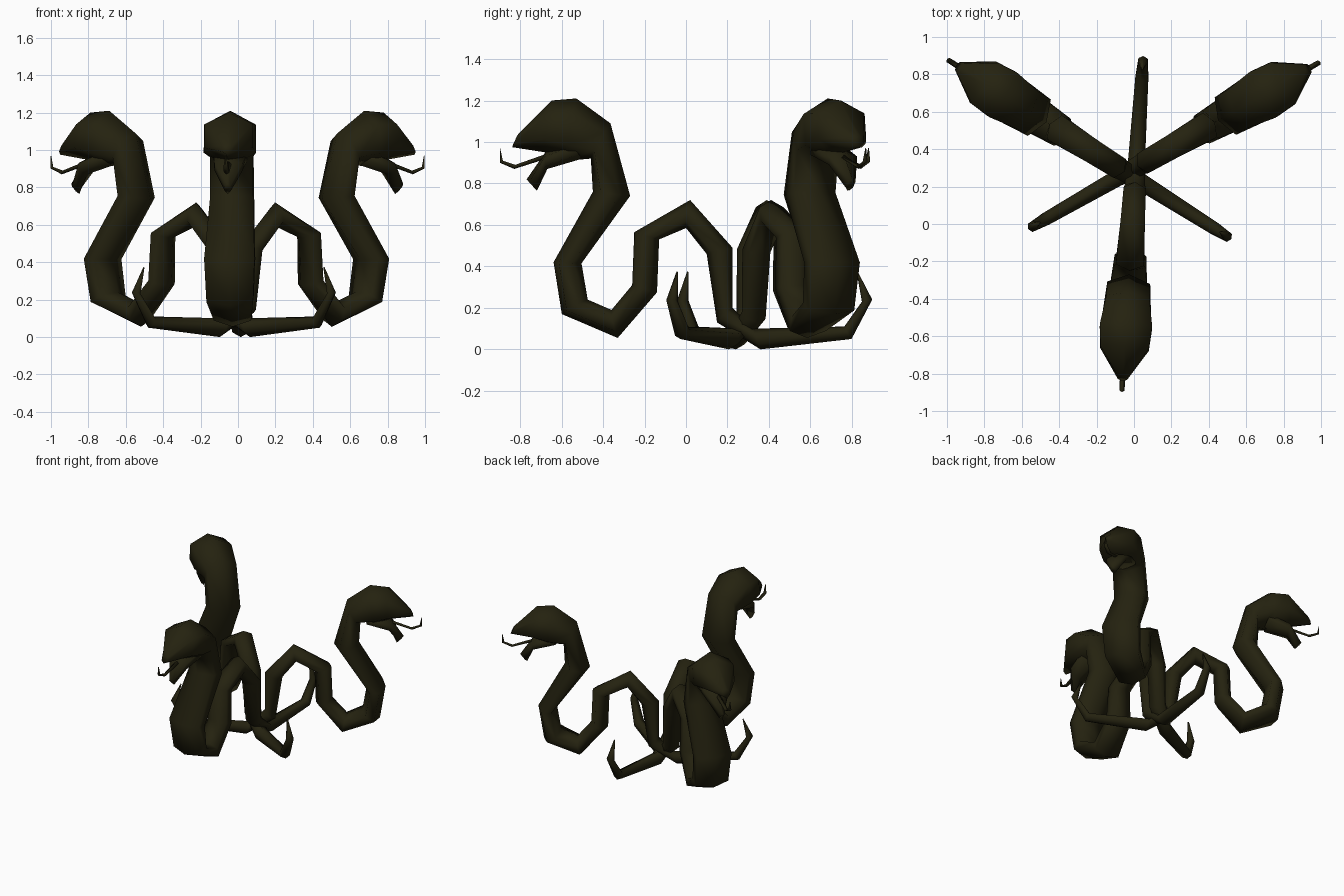
import bpy, bmesh
from math import sin, cos, radians
from mathutils import Vector

if "Cube" in bpy.data.objects:
    bpy.data.objects.remove(bpy.data.objects["Cube"], do_unlink=True)

skin = bpy.data.materials.new("dark_olive_scales")
skin.use_nodes = True
skin.diffuse_color = (0.018, 0.016, 0.005, 1)
skin.node_tree.nodes["Principled BSDF"].inputs["Base Color"].default_value = skin.diffuse_color
skin.node_tree.nodes["Principled BSDF"].inputs["Roughness"].default_value = 0.9


def loft(name, rings, sides=6):
    """Skin a chain of rings, each: belly y, z, back y, z, half width."""
    bm = bmesh.new()
    loops = []
    for ay, az, by, bz, w in rings:
        belly, back = Vector((0, ay, az)), Vector((0, by, bz))
        mid, half = (belly + back) / 2, (back - belly) / 2
        side = Vector((w / sin(radians(60)), 0, 0))
        angles = [radians(360 * k / sides) for k in range(sides)]
        loops.append([bm.verts.new(mid + half * cos(a) + side * sin(a)) for a in angles])
    for lo, hi in zip(loops, loops[1:]):
        for k in range(sides):
            n = (k + 1) % sides
            bm.faces.new((lo[k], lo[n], hi[n], hi[k]))
    bm.faces.new(loops[0])
    bm.faces.new(loops[-1])
    bmesh.ops.recalc_face_normals(bm, faces=bm.faces)
    mesh = bpy.data.meshes.new(name)
    bm.to_mesh(mesh)
    bm.free()
    mesh.materials.append(skin)
    for p in mesh.polygons:
        p.use_smooth = True
    return mesh


# Body from tail tip, along the ground, over the arch, through the dip, to the head
body = loft("serpent_body", [
    (.83, .375, .825, .37, .004),
    (.9, .24, .85, .23, .025),
    (.8, .05, .765, .11, .035),
    (.36, 0, .33, .1, .045),
    (.15, .13, .225, .2, .055),
    (.1, .46, .225, .49, .06),
    (0, .585, .02, .72, .065),
    (-.13, .53, -.25, .565, .075),
    (-.14, .275, -.26, .31, .085),
    (-.33, .055, -.36, .19, .1),
    (-.6, .17, -.475, .24, .125),
    (-.64, .42, -.505, .415, .135),
    (-.45, .76, -.27, .74, .115),
    (-.46, .92, -.365, 1.09, .115),
    (-.57, .91, -.53, 1.21, .14),
    (-.68, .95, -.65, 1.2, .13),
    (-.84, .975, -.81, 1.04, .025),
])

# Open lower jaw ending in a blunt chin
jaw = loft("lower_jaw", [
    (-.5, .92, -.55, 1, .09),
    (-.67, .87, -.68, .95, .075),
    (-.72, .765, -.77, .82, .015),
])

# Thin tongue curling up at its tip
tongue = loft("tongue", [
    (-.64, .93, -.64, .955, .015),
    (-.83, .87, -.825, .89, .013),
    (-.9, .9, -.885, .91, .012),
    (-.9, .97, -.898, .97, .002),
], sides=4)

# Three serpents crossing at their tails
for place, x, y, turn in (("front", -.008, 0, -3.65),
                          ("back_left", .215, .42, 119.8),
                          ("back_right", -.24, .4, 237.7)):
    for part in (body, jaw, tongue):
        ob = bpy.data.objects.new(place + "_" + part.name, part)
        ob.location = (x, y, 0)
        ob.rotation_euler.z = radians(turn)
        bpy.context.collection.objects.link(ob)
